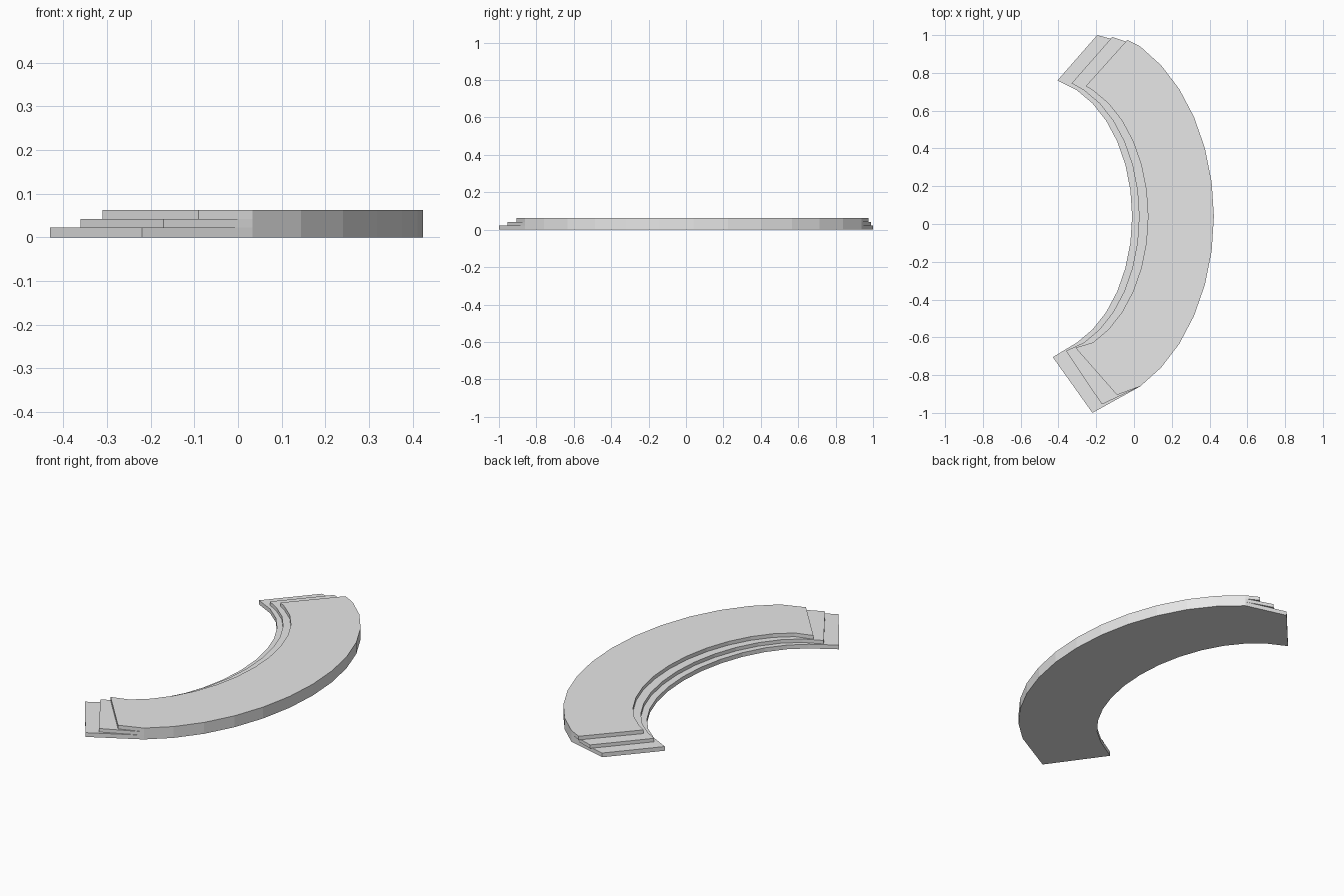
import bpy, bmesh, math

cube = bpy.data.objects.get("Cube")
if cube:
    bpy.data.objects.remove(cube, do_unlink=True)

# Single pale grey material
grey = bpy.data.materials.new("pale_grey")
grey.use_nodes = True
color = (0.8, 0.8, 0.8, 1)
grey.diffuse_color = color
grey.node_tree.nodes["Principled BSDF"].inputs["Base Color"].default_value = color


def arc(apex, a, b, step):
    """Elliptical arc running from the front to the back, widest at apex x."""
    pts = []
    for k in range(-6, 7):
        t = math.radians(k * step)
        pts.append((apex - a * (1 - math.cos(t)), 0.04 + b * math.sin(t)))
    return pts


def step_slab(name, z0, z1, inner_apex, front_out, back_out, back_in, front_in):
    outer = arc(0.423, 0.726, 1.015, 10.4)
    inner = arc(inner_apex, 0.49, 0.73, 11)
    outline = [front_out] + outer + [back_out, back_in] + inner[::-1] + [front_in]
    bm = bmesh.new()
    face = bm.faces.new([bm.verts.new((x, y, z0)) for x, y in outline])
    top = bmesh.ops.extrude_face_region(bm, geom=[face])
    for v in top["geom"]:
        if isinstance(v, bmesh.types.BMVert):
            v.co.z = z1
    bmesh.ops.recalc_face_normals(bm, faces=bm.faces)
    mesh = bpy.data.meshes.new(name)
    bm.to_mesh(mesh)
    bm.free()
    mesh.materials.append(grey)
    obj = bpy.data.objects.new(name, mesh)
    bpy.context.collection.objects.link(obj)


# Three stacked curved steps, each set back from the one below
step_slab("bottom_step", 0, 0.023, -0.01,
          (-0.22, -1.0), (-0.195, 1.0), (-0.405, 0.76), (-0.43, -0.705))
step_slab("middle_step", 0.023, 0.042, 0.027,
          (-0.17, -0.955), (-0.115, 0.99), (-0.33, 0.745), (-0.36, -0.672))
step_slab("top_step", 0.042, 0.062, 0.074,
          (-0.09, -0.905), (-0.035, 0.975), (-0.255, 0.73), (-0.31, -0.655))
